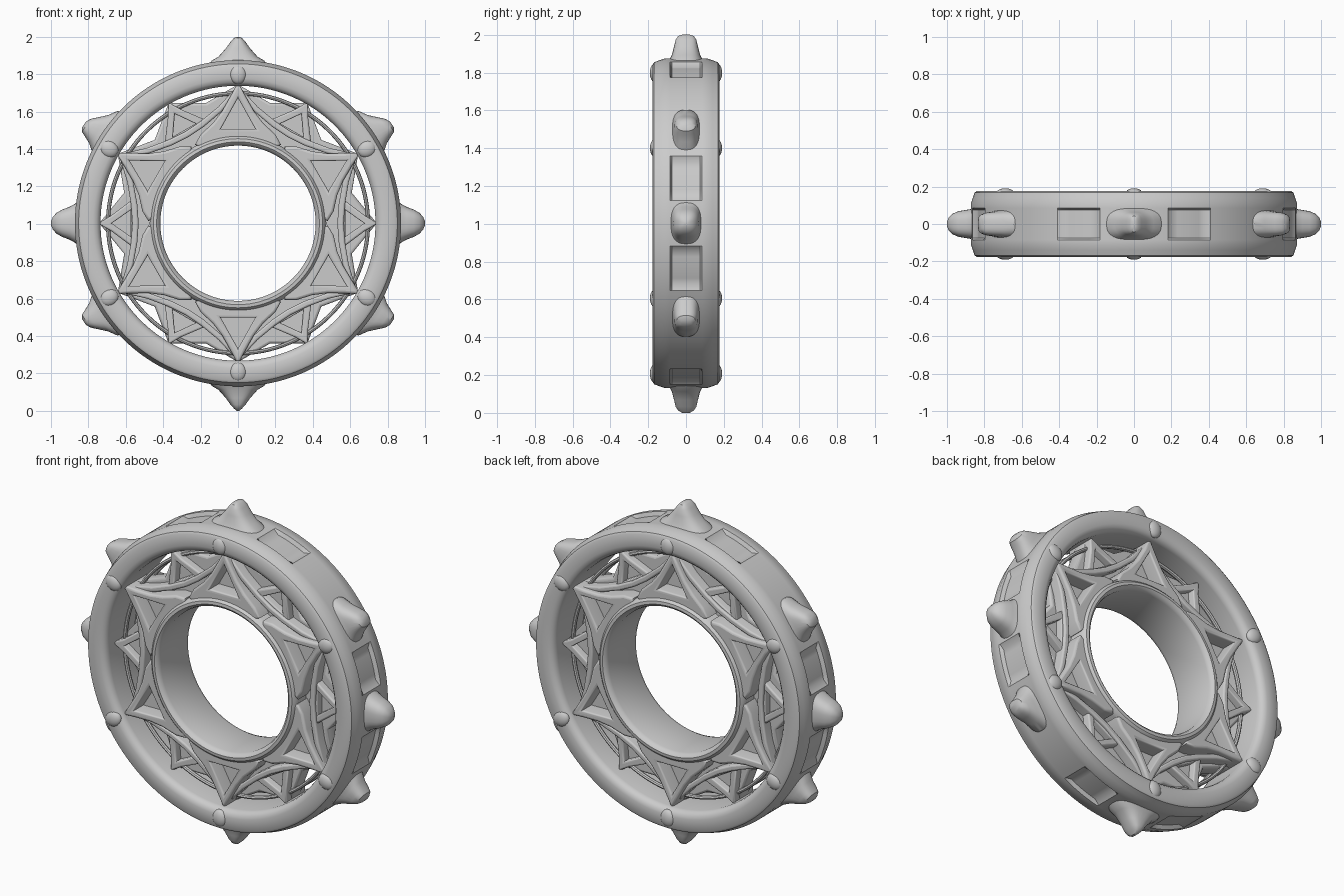
import bpy, bmesh
from math import sin, cos, pi, radians, copysign
from mathutils import Matrix

if "Cube" in bpy.data.objects:
    bpy.data.objects.remove(bpy.data.objects["Cube"])

CZ = 1.003  # height of the ring axis


def frame(angle):
    """Local z points outward along `angle` (degrees, in the xz plane)."""
    return Matrix.Translation((0, 0, CZ)) @ Matrix.Rotation(radians(90 - angle), 4, 'Y')


def smooth(ob, angle=35):
    bpy.ops.object.select_all(action='DESELECT')
    ob.select_set(True)
    bpy.context.view_layer.objects.active = ob
    bpy.ops.object.shade_smooth_by_angle(angle=radians(angle))


def finish(name, bm):
    bmesh.ops.recalc_face_normals(bm, faces=bm.faces)
    me = bpy.data.meshes.new(name)
    bm.to_mesh(me)
    bm.free()
    ob = bpy.data.objects.new(name, me)
    bpy.context.collection.objects.link(ob)
    smooth(ob)
    return ob


def lathe(name, profile, n=180):
    """Spin a closed profile around the y axis; profile(angle) gives (radius, y)."""
    bm = bmesh.new()
    rings = []
    for i in range(n):
        a = 360 * i / n
        c, s = cos(radians(a)), sin(radians(a))
        rings.append([bm.verts.new((r * c, y, CZ + r * s)) for r, y in profile(a)])
    m = len(rings[0])
    for i in range(n):
        p, q = rings[i], rings[(i + 1) % n]
        for j in range(m):
            k = (j + 1) % m
            bm.faces.new((p[j], p[k], q[k], q[j]))
    return finish(name, bm)


def plate(name, loops, half_depth, angle=90, bevel=0.014):
    """Rounded plate from 2D outlines (across, outward); later loops are holes."""
    cu = bpy.data.curves.new(name, 'CURVE')
    cu.dimensions, cu.fill_mode = '2D', 'BOTH'
    cu.extrude, cu.bevel_depth, cu.bevel_resolution = half_depth - bevel, bevel, 2
    cu.offset = -bevel
    for pts in loops:
        sp = cu.splines.new('POLY')
        sp.points.add(len(pts) - 1)
        for p, (u, v) in zip(sp.points, pts):
            p.co = (u, v, 0, 1)
        sp.use_cyclic_u = True
    ob = bpy.data.objects.new(name, cu)
    bpy.context.collection.objects.link(ob)
    ob.matrix_world = frame(angle) @ Matrix.Rotation(pi / 2, 4, 'X')
    bpy.ops.object.select_all(action='DESELECT')
    ob.select_set(True)
    bpy.context.view_layer.objects.active = ob
    bpy.ops.object.convert(target='MESH')
    smooth(bpy.context.object)


def both_sides(pts):
    """Mirror a right-hand outline that starts on the centre line."""
    return pts + [(-u, v) for u, v in reversed(pts) if u > 1e-6]


def knob(name, angle, levels, n=32):
    """Loft of rounded-box sections: (height, half width, half depth, side shift)."""
    bm = bmesh.new()
    rings = []
    for h, w, d, s in levels:
        ring = []
        for i in range(n):
            t = 2 * pi * i / n
            u = copysign(abs(cos(t)) ** 0.75, cos(t)) * w + s
            y = copysign(abs(sin(t)) ** 0.75, sin(t)) * d
            ring.append(bm.verts.new((u, y, h)))
        rings.append(ring)
    for p, q in zip(rings, rings[1:]):
        for i in range(n):
            k = (i + 1) % n
            bm.faces.new((p[i], p[k], q[k], q[i]))
    bm.faces.new(rings[0])
    bm.faces.new(rings[-1])
    bm.transform(frame(angle))
    finish(name, bm)


# Outer rim with shallow panels sunk into the tread
def rim_profile(a):
    q = a % 180
    q = min(q, 180 - q)
    r = 0.85 if 10 <= q <= 22 or 64 <= q <= 77 else 0.872
    half = [(0.735, 0.0), (0.735, 0.135), (0.74, 0.155), (0.755, 0.17), (0.775, 0.176),
            (0.84, 0.176), (0.852, 0.168), (0.862, 0.14), (0.872, 0.11), (0.872, 0.085), (r, 0.075)]
    return half + [(x, -y) for x, y in reversed(half[1:])]


lathe("outer_rim", rim_profile)


# Hub sleeve around the central hole
def hub_profile(a):
    half = [(0.415, 0.12), (0.422, 0.14), (0.435, 0.15), (0.452, 0.148), (0.465, 0.135), (0.472, 0.11)]
    return half + [(x, -y) for x, y in reversed(half)]


lathe("hub", hub_profile, 128)

# Thin hoops just inside the rim
for side in (-1, 1):
    lathe("inner_hoop", lambda a: [(0.695 + 0.011 * cos(t * pi / 4), side * 0.05 + 0.014 * sin(t * pi / 4))
                                   for t in range(8)], 128)

# Recessed web: twelve-pointed plate with a round hole
web = []
for i in range(24):
    a = 15 * i
    q = min(a % 180, 180 - a % 180)
    r = 0.742 if i % 2 == 0 else (0.665 if q == 75 else 0.63)
    web.append((r * cos(radians(a)), r * sin(radians(a))))
hole = [(0.45 * cos(2 * pi * i / 64), 0.45 * sin(2 * pi * i / 64)) for i in range(64)]
plate("web", [web, hole], 0.045)

# Large star points, small recessed points and bowed bars, six of each
big = both_sides([(0, 0.755), (0.04, 0.68), (0.085, 0.6), (0.135, 0.535), (0.2, 0.475), (0.23, 0.42),
                  (0.19, 0.40), (0.10, 0.438), (0.03, 0.445)])
big_hole = both_sides([(0, 0.67), (0.092, 0.505)])
small = both_sides([(0, 0.75), (0.04, 0.68), (0.13, 0.56), (0.11, 0.54)])
small_hole = both_sides([(0, 0.675), (0.07, 0.575)])
bar = both_sides([(0, 0.565), (0.1, 0.572), (0.22, 0.592), (0.36, 0.635),
                  (0.36, 0.605), (0.22, 0.560), (0.1, 0.538), (0.01, 0.532)])
for k in range(6):
    plate("star_point", [big, big_hole], 0.135, 30 + 60 * k)
    plate("small_point", [small, small_hole], 0.09, 60 * k, 0.01)
    plate("bowed_bar", [bar], 0.105, 60 * k, 0.01)
    # Low bumps on the front and back faces of the rim
    bm = bmesh.new()
    for side in (-1, 1):
        bmesh.ops.create_uvsphere(bm, u_segments=20, v_segments=12, radius=1,
                                  matrix=Matrix.Translation((0, side * 0.165, 0.795))
                                  @ Matrix.Diagonal((0.045, 0.026, 0.05, 1)))
    bm.transform(frame(30 + 60 * k))
    finish("rim_bump", bm)

# Tall spikes at top and bottom, blunt knobs at the sides
for a, tip in ((90, 0.997), (270, 1.003)):
    knob("spike", a, [(0.84, 0.16, 0.10, 0), (0.87, 0.14, 0.085, 0), (0.89, 0.105, 0.075, 0),
                      (0.935, 0.065, 0.063, 0), (0.97, 0.04, 0.055, 0), (0.99, 0.022, 0.042, 0), (tip, 0.008, 0.02, 0)])
for a in (0, 180):
    knob("side_knob", a, [(0.84, 0.13, 0.09, 0), (0.87, 0.105, 0.08, 0), (0.90, 0.088, 0.075, 0),
                          (0.94, 0.073, 0.068, 0), (0.97, 0.056, 0.055, 0), (0.99, 0.034, 0.036, 0), (1.0, 0.01, 0.012, 0)])

# Slanted knobs on the diagonals
for a, s in ((34, 1), (146, -1), (214, 1), (326, -1)):
    knob("corner_knob", a, [(0.83, 0.14, 0.085, -0.012 * s), (0.87, 0.125, 0.072, -0.012 * s),
                            (0.90, 0.09, 0.066, 0), (0.94, 0.06, 0.06, 0.012 * s),
                            (0.965, 0.042, 0.05, 0.02 * s), (0.978, 0.018, 0.03, 0.022 * s)])
